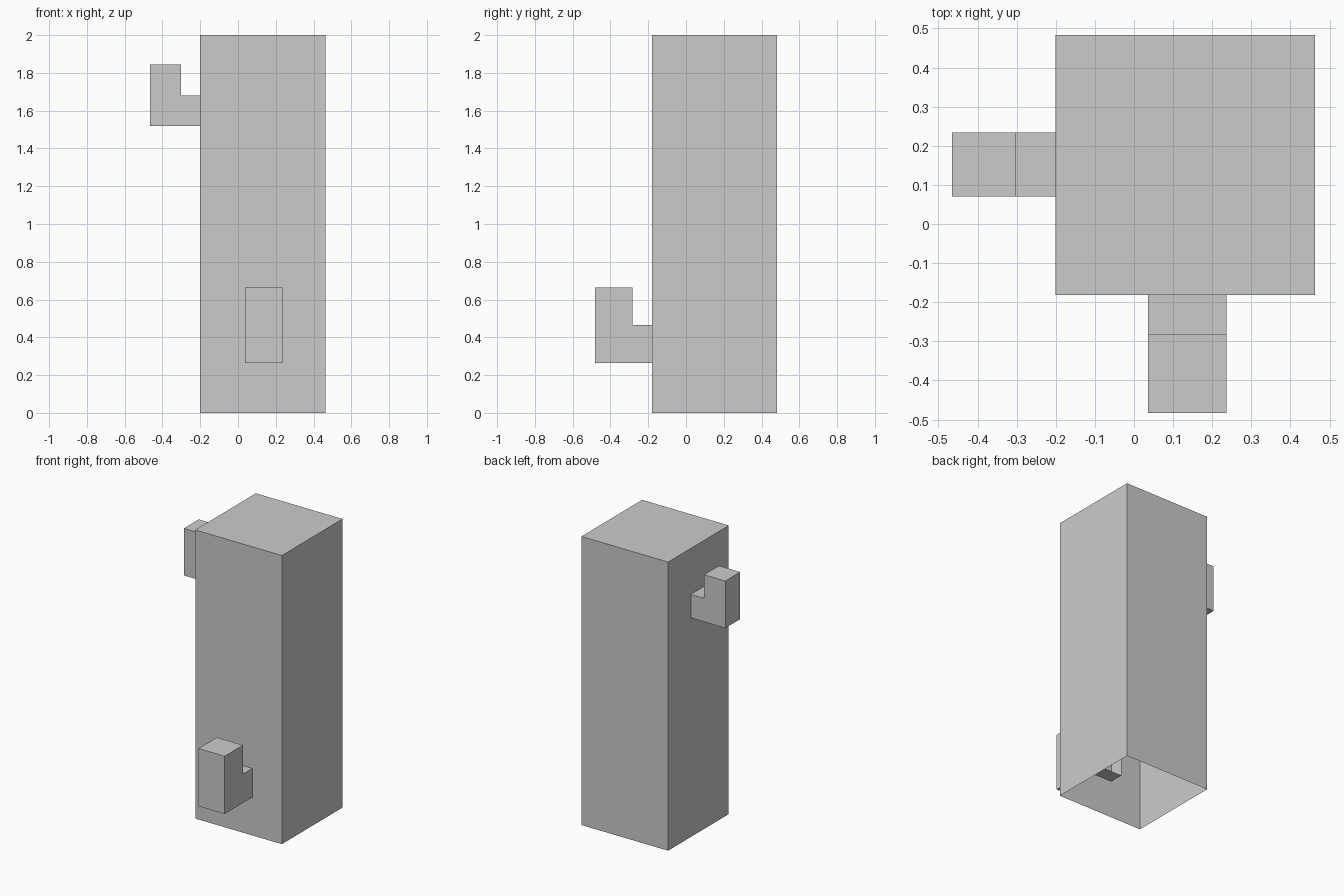
import bpy, bmesh, math
from mathutils import Matrix

cube = bpy.data.objects.get("Cube")
if cube:
    bpy.data.objects.remove(cube, do_unlink=True)

# Single flat grey
grey = bpy.data.materials.new("light_grey")
grey.use_nodes = True
colour = (0.6, 0.6, 0.6, 1)
grey.diffuse_color = colour
grey.node_tree.nodes["Principled BSDF"].inputs["Base Color"].default_value = colour


def finish(name, bm):
    mesh = bpy.data.meshes.new(name)
    bm.to_mesh(mesh)
    bm.free()
    mesh.materials.append(grey)
    obj = bpy.data.objects.new(name, mesh)
    bpy.context.collection.objects.link(obj)
    return obj


def post(name, side, height, x, y):
    """Square column with an open underside."""
    bm = bmesh.new()
    bmesh.ops.create_cube(bm, size=1, matrix=Matrix.Translation((x, y, height / 2))
                          @ Matrix.Diagonal((side, side, height, 1)))
    bm.normal_update()
    bottom = [f for f in bm.faces if f.normal.z < -0.9]
    bmesh.ops.delete(bm, geom=bottom, context='FACES_ONLY')
    return finish(name, bm)


def hook(name, unit, location, turn):
    """L-shaped peg, pointing to -y, whose buried end is open."""
    profile = [(0, 0), (0, 2), (1, 2), (1, 1), (2, 1), (2, 0)]
    bm = bmesh.new()
    face = bm.faces.new([bm.verts.new((-unit / 2, y * unit, z * unit)) for y, z in profile])
    ext = bmesh.ops.extrude_face_region(bm, geom=[face], use_keep_orig=True)
    moved = [v for v in ext["geom"] if isinstance(v, bmesh.types.BMVert)]
    bmesh.ops.translate(bm, verts=moved, vec=(unit, 0, 0))
    bmesh.ops.recalc_face_normals(bm, faces=bm.faces)
    end = [f for f in bm.faces if f.calc_center_median().y > unit * 1.99]
    bmesh.ops.delete(bm, geom=end, context='FACES_ONLY')
    bm.transform(Matrix.Translation(location) @ Matrix.Rotation(turn, 4, 'Z'))
    return finish(name, bm)


post("post", 0.664, 2.0, 0.131, 0.151)
hook("front_hook", 0.2, (0.136, -0.483, 0.264), 0)
hook("right_hook", 0.163, (-0.465, 0.152, 1.518), -math.pi / 2)
